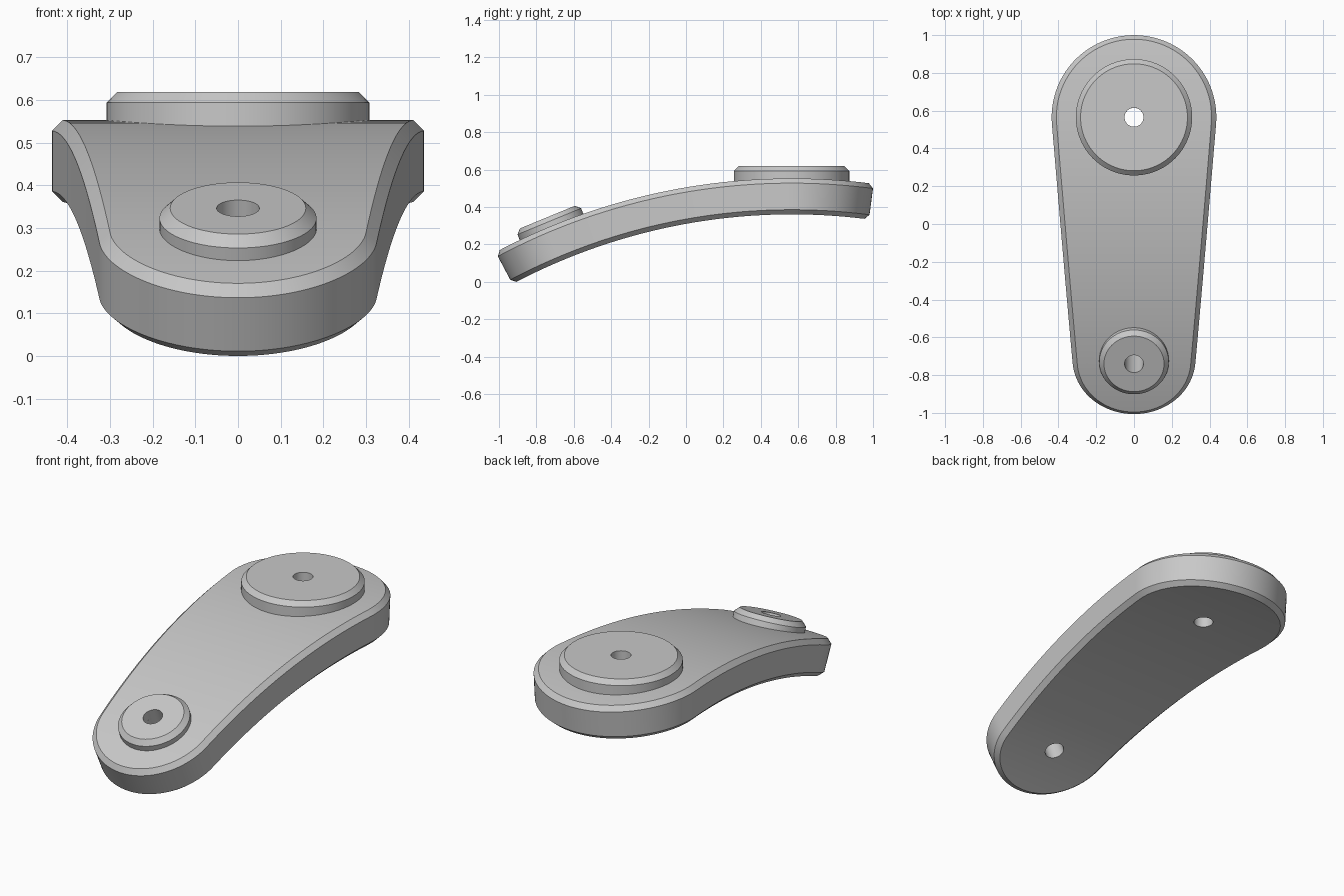
import bpy, bmesh, math
from mathutils import Matrix

if "Cube" in bpy.data.objects:
    bpy.data.objects.remove(bpy.data.objects["Cube"], do_unlink=True)

# Bend centre and main dimensions
Y0, ZC = 0.565, -2.821
TOP, BOTTOM = 3.374, 3.182       # radii of the upper and lower plate surfaces
BEVEL = 0.025
NEUTRAL = TOP - BEVEL
TILT = math.radians(22.4)        # angle of the small end around the bend
R_BIG, R_SMALL, R_HOLE = 0.436, 0.326, 0.05

grey = bpy.data.materials.new("plain grey")
grey.use_nodes = True
colour = (0.58, 0.58, 0.58, 1)
grey.diffuse_color = colour
grey.node_tree.nodes["Principled BSDF"].inputs["Base Color"].default_value = colour


def finish(name, bm):
    bmesh.ops.recalc_face_normals(bm, faces=bm.faces)
    mesh = bpy.data.meshes.new(name)
    bm.to_mesh(mesh)
    bm.free()
    mesh.materials.append(grey)
    obj = bpy.data.objects.new(name, mesh)
    bpy.context.collection.objects.link(obj)
    return obj


def select(obj):
    bpy.ops.object.select_all(action="DESELECT")
    obj.select_set(True)
    bpy.context.view_layer.objects.active = obj


def smooth(obj):
    select(obj)
    bpy.ops.object.shade_smooth_by_angle(angle=math.radians(28))


def radial(angle, radius):
    """Matrix standing on the bend at an angle, z pointing outward."""
    return (Matrix.Translation((0, Y0, ZC)) @ Matrix.Rotation(angle, 4, "X")
            @ Matrix.Translation((0, 0, radius)))


def half_outline(inset):
    """One side of the tapered rounded plan, from back tip to front tip."""
    length = NEUTRAL * TILT
    beta = math.asin((R_BIG - R_SMALL) / length)

    def arc(r, centre, a0, a1, n):
        return [(r * math.cos(a0 + (a1 - a0) * i / n),
                 centre + r * math.sin(a0 + (a1 - a0) * i / n)) for i in range(n + 1)]
    back = arc(R_BIG - inset, 0, -math.pi / 2, beta, 32)
    front = arc(R_SMALL - inset, length, beta, math.pi / 2, 28)
    (xa, sa), (xb, sb) = back[-1], front[0]
    side = [(xa + (xb - xa) * i / 28, sa + (sb - sa) * i / 28) for i in range(1, 28)]
    return back + side + front


# Curved plate: four bent rings, closed by strips running across
bm = bmesh.new()
rings = []
for inset, radius in ((BEVEL, TOP), (0, TOP - BEVEL), (0, BOTTOM + BEVEL), (BEVEL, BOTTOM)):
    half = half_outline(inset)
    loop = half + [(-x, s) for x, s in half[-2:0:-1]]
    rings.append([bm.verts.new((x, Y0 - radius * math.sin(s / NEUTRAL),
                                ZC + radius * math.cos(s / NEUTRAL))) for x, s in loop])
count = len(rings[0])
for upper, lower in zip(rings, rings[1:]):
    for i in range(count):
        j = (i + 1) % count
        bm.faces.new((upper[i], upper[j], lower[j], lower[i]))
for ring in (rings[0], rings[-1]):
    for i in range(count // 2):
        corners = (ring[i], ring[i + 1], ring[-(i + 1)], ring[-i])
        bm.faces.new(list(dict.fromkeys(corners)))
plate = finish("curved_plate", bm)

# Bolt holes through the plate
for angle in (0, TILT):
    bm = bmesh.new()
    bmesh.ops.create_cone(bm, cap_ends=True, segments=48, radius1=R_HOLE,
                          radius2=R_HOLE, depth=0.6)
    bm.transform(radial(angle, (TOP + BOTTOM) / 2))
    cutter = finish("hole_cutter", bm)
    cutter.hide_render = True
    select(plate)
    mod = plate.modifiers.new("hole", "BOOLEAN")
    mod.operation = "DIFFERENCE"
    mod.solver = "EXACT"
    mod.object = cutter
    bpy.ops.object.modifier_apply(modifier=mod.name)
    bpy.data.objects.remove(cutter, do_unlink=True)
smooth(plate)


# Round bosses: chamfered rings with a central bore
def boss(name, angle, radius, height):
    profile = [(R_HOLE, height), (radius - BEVEL, height), (radius, height - BEVEL),
               (radius, -0.04), (R_HOLE, -0.04)]
    n = 96
    bm = bmesh.new()
    cols = []
    for k in range(n):
        a = 2 * math.pi * k / n
        cols.append([bm.verts.new((r * math.cos(a), r * math.sin(a), z)) for r, z in profile])
    for k in range(n):
        a, b = cols[k], cols[(k + 1) % n]
        for i in range(len(profile)):
            j = (i + 1) % len(profile)
            bm.faces.new((a[i], b[i], b[j], a[j]))
    bm.transform(radial(angle, TOP))
    smooth(finish(name, bm))


boss("large_boss", 0, 0.308, 0.066)
boss("small_boss", TILT, 0.184, 0.052)
